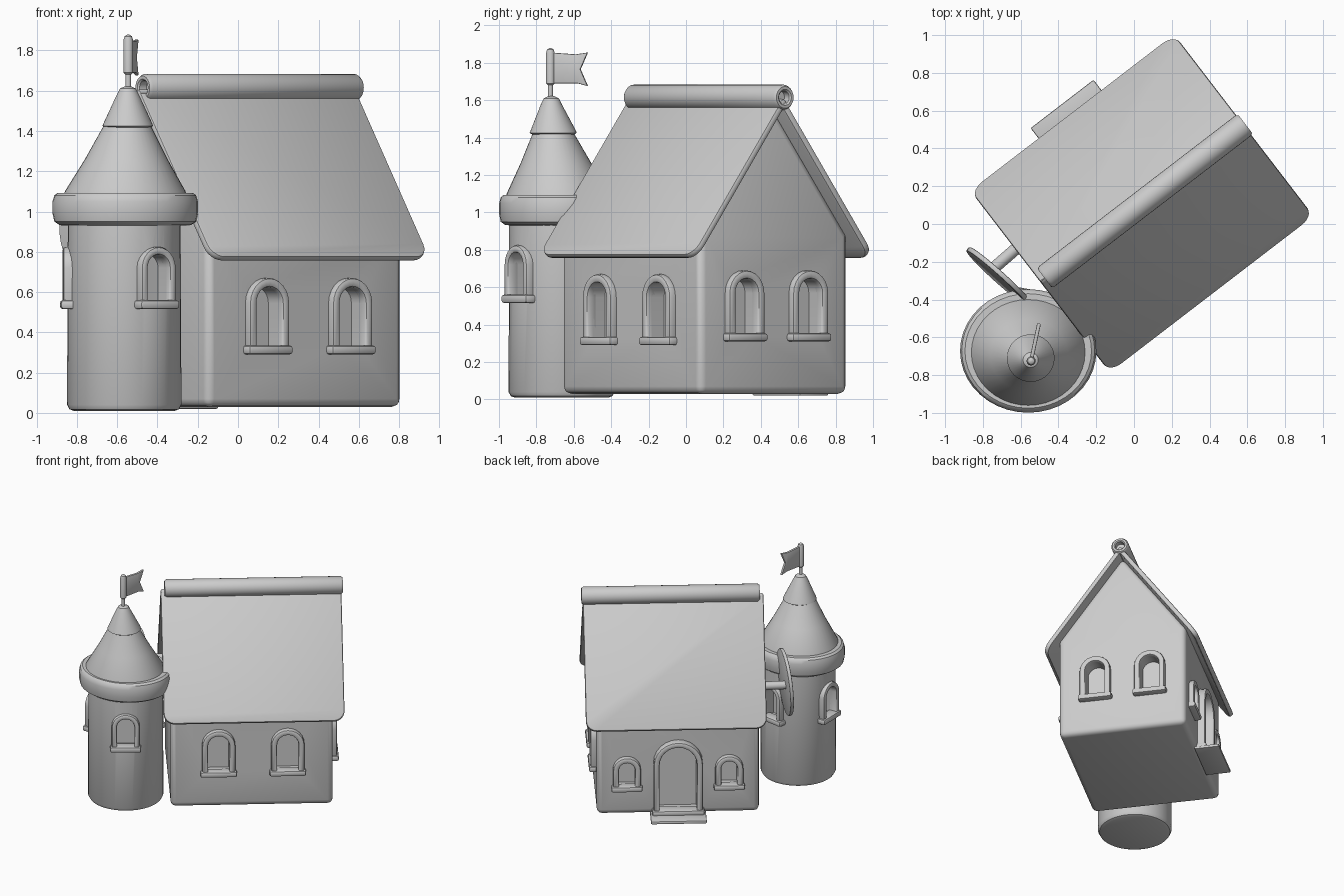
import bpy, bmesh, math
from mathutils import Matrix, Vector

if "Cube" in bpy.data.objects:
    bpy.data.objects.remove(bpy.data.objects["Cube"])

stone = bpy.data.materials.new("plain_grey")
stone.diffuse_color = (0.6, 0.6, 0.6, 1)
stone.use_nodes = True
stone.node_tree.nodes["Principled BSDF"].inputs["Base Color"].default_value = stone.diffuse_color

HOUSE = Matrix.Translation((0.03, 0.10, 0)) @ Matrix.Rotation(math.radians(37.5), 4, 'Z')
HL, HW = 0.61, 0.50                   # half length and half width of the walls
TOWER = Vector((-0.565, -0.665, 0))


def finish(name, bm, matrix=Matrix(), bevel=0, segments=2):
    bmesh.ops.transform(bm, matrix=matrix, verts=bm.verts)
    bmesh.ops.recalc_face_normals(bm, faces=bm.faces)
    mesh = bpy.data.meshes.new(name)
    bm.to_mesh(mesh)
    bm.free()
    ob = bpy.data.objects.new(name, mesh)
    bpy.context.collection.objects.link(ob)
    mesh.materials.append(stone)
    if bevel:
        m = ob.modifiers.new("round", 'BEVEL')
        m.width, m.segments, m.limit_method = bevel, segments, 'ANGLE'
        m.angle_limit = math.radians(40)
    return ob


def bake(ob):
    bpy.context.view_layer.update()
    dg = bpy.context.evaluated_depsgraph_get()
    mesh = bpy.data.meshes.new_from_object(ob.evaluated_get(dg))
    ob.modifiers.clear()
    ob.data = mesh


def prism(name, pts, d0, d1, matrix, bevel=0, hole=None, segments=2):
    """Extrude an (x, z) outline along y from d0 to d1, optionally as a ring."""
    bm = bmesh.new()
    rings = [[bm.verts.new((x, d, z)) for x, z in loop]
             for loop in ([pts, hole] if hole else [pts]) for d in (d0, d1)]
    n = len(pts)

    def bridge(a, b):
        for i in range(n):
            bm.faces.new((a[i], a[(i + 1) % n], b[(i + 1) % n], b[i]))
    bridge(rings[0], rings[1])
    if hole:
        bridge(rings[2], rings[3])
        bridge(rings[0], rings[2])
        bridge(rings[1], rings[3])
    else:
        bm.faces.new(rings[0])
        bm.faces.new(rings[1])
    return finish(name, bm, matrix, bevel, segments)


def lathe(name, rings, matrix, sides=40, sy=1.0):
    """Rings are (radius, z, x shift, y shift); both ends are capped."""
    bm = bmesh.new()
    loops = []
    for r, z, ox, oy in rings:
        loops.append([bm.verts.new((ox + r * math.cos(2 * math.pi * i / sides),
                                    oy + sy * r * math.sin(2 * math.pi * i / sides), z))
                      for i in range(sides)])
    for a, b in zip(loops, loops[1:]):
        for i in range(sides):
            j = (i + 1) % sides
            bm.faces.new((a[i], a[j], b[j], b[i]))
    bm.faces.new(loops[0])
    bm.faces.new(loops[-1])
    return finish(name, bm, matrix)


def box(w, z0, z1):
    return [(-w, z0), (w, z0), (w, z1), (-w, z1)]


def arch(w, z0, z1, n=12):
    c = z1 - w
    return [(-w, z0), (w, z0)] + [(w * math.cos(math.pi * i / n), c + w * math.sin(math.pi * i / n))
                                  for i in range(n + 1)]


def opening(name, wall, matrix, w, z0, z1, rim=0.045, out=0.04, deep=0.08, back=0.03):
    """Cut an arched recess into the wall, then add a raised frame and sill."""
    inner = arch(w - rim, z0 + 0.03, z1 - rim)
    cutter = prism("cutter", inner, -deep, 0.2, matrix)
    m = wall.modifiers.new("cut", 'BOOLEAN')
    m.object, m.operation, m.solver = cutter, 'DIFFERENCE', 'EXACT'
    bake(wall)
    bpy.data.objects.remove(cutter)
    prism(name + "_frame", arch(w, z0, z1), -back, out, matrix, 0.014, inner)
    prism(name + "_sill", box(w + 0.012, z0, z0 + 0.045), -back, out + 0.012, matrix, 0.014)


def on_house(x, y, angle):
    return HOUSE @ Matrix.Translation((x, y, 0)) @ Matrix.Rotation(math.radians(angle - 90), 4, 'Z')


# House walls with gables
walls = prism("house_walls", [(-HW, 0.03), (HW, 0.03), (HW, 0.88), (0, 1.56), (-HW, 0.88)],
              -HL, HL, HOUSE @ Matrix.Rotation(math.radians(90), 4, 'Z'), 0.04, segments=3)
bake(walls)

# Windows: front wall, right gable, back wall; door in the back wall
for x in (-0.25, 0.27):
    opening("front_window", walls, on_house(x, -HW, -90), 0.125, 0.29, 0.67)
for y in (-0.21, 0.22):
    opening("gable_window", walls, on_house(HL, y, 0), 0.12, 0.31, 0.69)
for x in (-0.385, 0.385):
    opening("back_window", walls, on_house(x, HW, 90), 0.105, 0.23, 0.51)
opening("door", walls, on_house(0, HW, 90), 0.185, 0.035, 0.64, out=0.06)
prism("door_step", box(0.21, 0.02, 0.045), -0.02, 0.175, on_house(0, HW, 90), 0.008)

# Roof panels with rounded eave corners
slope = Vector((0.61, 0.84)).normalized()
length, r = 1.035, 0.08
x0, x1 = -0.665, 0.695
outline = [(x1, 0), (x0, 0)]
for cx, start in ((x0 + r, 180), (x1 - r, 270)):
    outline += [(cx + r * math.cos(math.radians(start + a)),
                 -length + r + r * math.sin(math.radians(start + a))) for a in range(0, 91, 15)]
for name, s in (("roof_front", -1), ("roof_back", 1)):
    frame = Matrix(((1, 0, 0, 0),
                    (0, s * slope.y, -s * slope.x, 0),
                    (0, slope.x, slope.y, 1.61),
                    (0, 0, 0, 1)))
    prism(name, outline, -0.035, 0.004, HOUSE @ frame, 0.013)

# Ridge roll with hollow ends
L = 0.67
half = [(0.035, L - 0.05), (0.035, L - 0.008), (0.043, L), (0.058, L), (0.068, L - 0.015)]
rings = [(a, -z, 0, 0) for a, z in half] + [(a, z, 0, 0) for a, z in reversed(half)]
lathe("ridge_roll", rings, HOUSE @ Matrix.Translation((0.035, 0, 1.615))
      @ Matrix.Rotation(math.radians(90), 4, 'Y'), 24)

# Tower body
tower = lathe("tower_body", [(0.25, 0.01, 0, 0), (0.272, 0.018, 0, 0), (0.284, 0.04, 0, 0),
                             (0.28, 0.95, 0, 0)], Matrix.Translation(TOWER))
for angle in (-55, 80, 181):
    a = math.radians(angle)
    place = Matrix.Translation(TOWER + Vector((math.cos(a), math.sin(a), 0)) * 0.28) \
        @ Matrix.Rotation(a - math.pi / 2, 4, 'Z')
    opening("tower_window", tower, place, 0.105, 0.515, 0.825, rim=0.04, out=0.025, back=0.05)

# Tower collar, cone roof and cap
lathe("tower_collar", [(0.27, 0.93, 0, 0), (0.325, 0.932, 0, 0), (0.352, 0.95, 0, 0),
                       (0.361, 0.99, 0, 0), (0.361, 1.05, 0, 0), (0.352, 1.08, 0, 0),
                       (0.335, 1.093, 0, 0), (0.28, 1.093, 0, 0)],
      Matrix.Translation((-0.56, -0.672, 0)), sy=0.905)
lathe("tower_cone", [(0.305, 1.07, 0, 0), (0.3, 1.10, 0, 0), (0.205, 1.26, 0.005, -0.015),
                     (0.115, 1.43, 0.01, -0.03)],
      Matrix.Translation((-0.56, -0.68, 0)), sy=0.93)
lathe("tower_cap", [(0.11, 1.415, 0, 0.01), (0.126, 1.425, 0, 0.01), (0.12, 1.44, 0, 0.01),
                    (0.055, 1.58, 0, 0), (0.04, 1.61, 0, 0), (0.015, 1.622, 0, 0)],
      Matrix.Translation((-0.547, -0.72, 0)))

# Flag pole and swallow-tailed flag
POLE = Matrix.Translation((-0.545, -0.725, 0))
lathe("flag_pole", [(0.014, 1.6, 0, 0), (0.014, 1.68, 0, 0), (0.024, 1.69, 0, 0),
                    (0.024, 1.85, 0, 0), (0.018, 1.87, 0, 0), (0.006, 1.878, 0, 0)], POLE, 16)
prism("flag", [(0, 1.69), (0.15, 1.69), (0.205, 1.675), (0.165, 1.765), (0.205, 1.855),
               (0.14, 1.845), (0, 1.855)], -0.01, 0.01,
      POLE @ Matrix.Rotation(math.radians(78), 4, 'Z'), 0.005)

# Round hanging plate on a bracket beside the left gable
SIGN = Matrix.Translation((-0.715, -0.28, 0.94)) @ Matrix.Rotation(math.radians(-42), 4, 'Z') \
    @ Matrix.Rotation(math.radians(-4), 4, 'X')
prism("hanging_plate", [(0.223 * math.cos(math.pi * i / 16), 0.265 * math.sin(math.pi * i / 16))
                        for i in range(32)], -0.014, 0.014, SIGN, 0.008)
lathe("plate_bracket", [(0.032, 0, 0, 0), (0.032, 0.24, 0, 0)],
      Matrix.Translation((-0.75, -0.24, 0.94)) @ Matrix.Rotation(math.radians(41), 4, 'Z')
      @ Matrix.Rotation(math.radians(90), 4, 'Y'), 16)

# Apply modifiers and smooth the shading
for ob in list(bpy.context.scene.objects):
    if ob.modifiers:
        bake(ob)
    ob.select_set(True)
    bpy.context.view_layer.objects.active = ob
bpy.ops.object.shade_smooth_by_angle(angle=math.radians(35))
